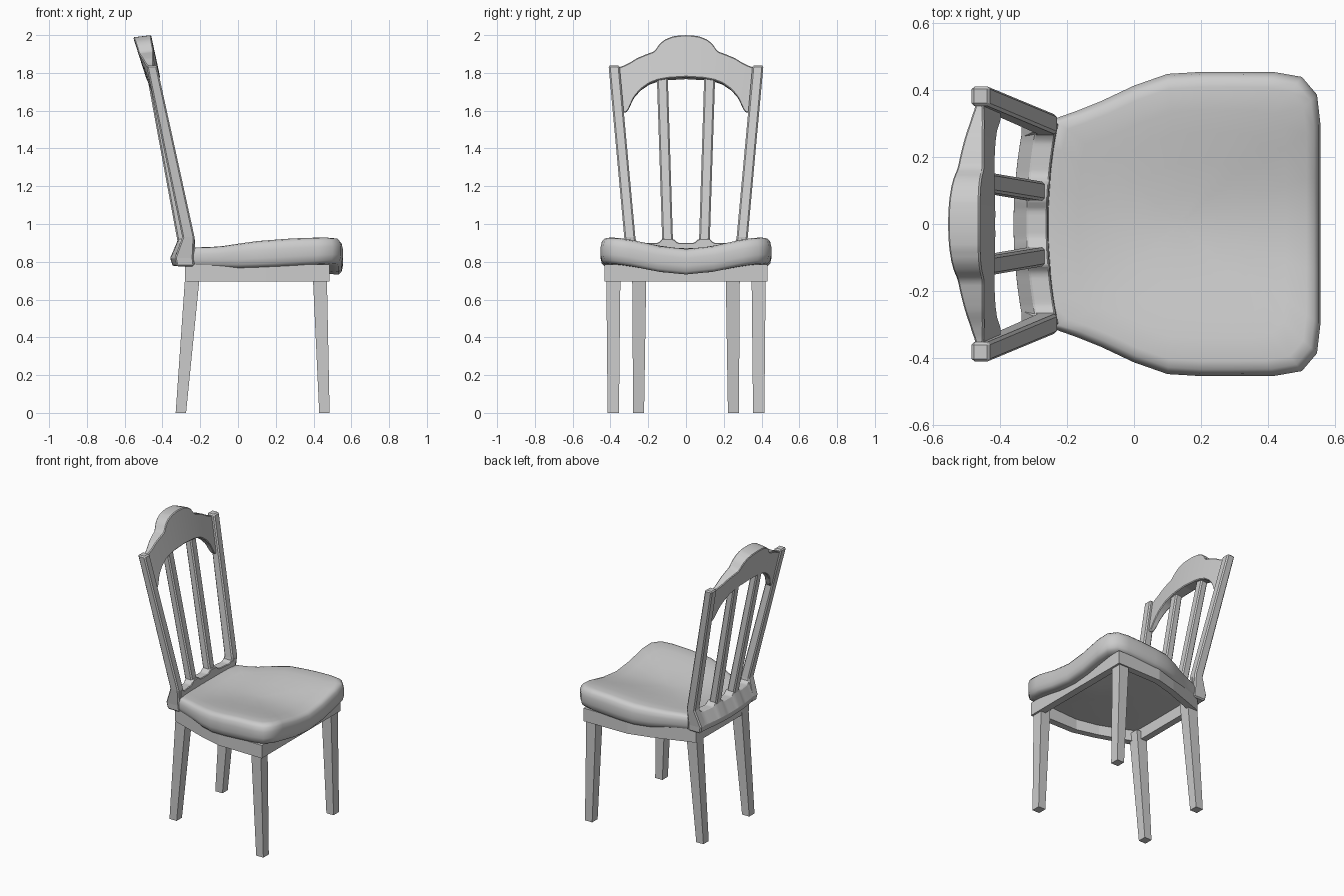
import bpy, bmesh, math

if "Cube" in bpy.data.objects:
    bpy.data.objects.remove(bpy.data.objects["Cube"])


def finish(name, bm, bevel=0.0, smooth=None):
    bmesh.ops.recalc_face_normals(bm, faces=bm.faces)
    me = bpy.data.meshes.new(name)
    bm.to_mesh(me)
    bm.free()
    ob = bpy.data.objects.new(name, me)
    bpy.context.collection.objects.link(ob)
    if bevel:
        m = ob.modifiers.new("bevel", 'BEVEL')
        m.width, m.segments, m.limit_method = bevel, 1, 'ANGLE'
        m.angle_limit = math.radians(40)
    if smooth:
        bpy.ops.object.select_all(action='DESELECT')
        ob.select_set(True)
        bpy.context.view_layer.objects.active = ob
        bpy.ops.object.shade_smooth_by_angle(angle=math.radians(smooth))
    return ob


def loft(name, rings, bevel=0.0, smooth=None, closed=False):
    """Skin rings of equal length; cap the ends unless closed."""
    bm = bmesh.new()
    vs = [[bm.verts.new(p) for p in r] for r in rings]
    n = len(rings[0])
    pairs = list(zip(vs, vs[1:])) + ([(vs[-1], vs[0])] if closed else [])
    for a, b in pairs:
        for i in range(n):
            j = (i + 1) % n
            bm.faces.new((a[i], a[j], b[j], b[i]))
    if not closed:
        bm.faces.new(vs[0])
        bm.faces.new(vs[-1])
    return finish(name, bm, bevel, smooth)


def rect(x0, x1, y0, y1, z):
    return [(x0, y0, z), (x1, y0, z), (x1, y1, z), (x0, y1, z)]


def lerp(pts, t):
    """Piecewise linear lookup in (t, value) pairs."""
    if t <= pts[0][0]:
        return pts[0][1]
    for (a, va), (b, vb) in zip(pts, pts[1:]):
        if t <= b:
            return va + (vb - va) * (t - a) / (b - a)
    return pts[-1][1]


def pair(name, sections, bevel=0.0):
    """Mirrored pair of lofted bars from (x0, x1, y0, y1, z) sections."""
    for side, s in (("left", 1), ("right", -1)):
        loft(f"{name}_{side}", [rect(a, b, s * c, s * d, z) for a, b, c, d, z in sections], bevel)


# Legs
pair("front_leg", [(0.43, 0.485, 0.355, 0.415, 0), (0.395, 0.47, 0.347, 0.422, 0.75)])
pair("rear_leg", [(-0.33, -0.275, 0.222, 0.28, 0), (-0.278, -0.2, 0.21, 0.285, 0.75)])

# Apron frame under the seat
half = [(0.485, 0.432), (0.15, 0.428), (0.0, 0.388), (-0.28, 0.29)]
inner = [(0.435, 0.385), (0.15, 0.383), (0.0, 0.343), (-0.235, 0.255)]
outer_loop = half + [(x, -y) for x, y in reversed(half)]
inner_loop = inner + [(x, -y) for x, y in reversed(inner)]
loft("apron", [[(ox, oy, 0.695), (ix, iy, 0.695), (ix, iy, 0.785), (ox, oy, 0.785)]
               for (ox, oy), (ix, iy) in zip(outer_loop, inner_loop)], closed=True)

# Saddle-shaped cushion seat
edge = [(0.555, 0.0), (0.555, 0.15), (0.555, 0.3), (0.545, 0.385), (0.5, 0.438), (0.42, 0.452),
        (0.3, 0.453), (0.2, 0.453), (0.1, 0.447), (0.0, 0.412), (-0.1, 0.365), (-0.17, 0.337),
        (-0.235, 0.314), (-0.255, 0.24), (-0.265, 0.12), (-0.268, 0.0)]
outline = edge + [(x, -y) for x, y in reversed(edge[1:-1])]
side_top = [(-0.25, 0.882), (-0.1, 0.885), (0.1, 0.91), (0.3, 0.925), (0.55, 0.932)]
side_low = [(-0.25, 0.772), (0.0, 0.765), (0.2, 0.772), (0.48, 0.788), (0.55, 0.788)]
dip_top = [(-0.25, 0.02), (0.1, 0.045), (0.55, 0.065)]
dip_low = [(-0.25, 0.0), (0.25, 0.02), (0.55, 0.06)]


def seat_z(x, y, f):
    c = math.cos(min(abs(y) / 0.43, 1) * math.pi / 2) ** 2
    top = lerp(side_top, x) - lerp(dip_top, x) * c
    low = lerp(side_low, x) - lerp(dip_low, x) * c
    return low + (top - low) * f


# (scale of outline, height fraction from underside to top)
layers = [(0.3, 0), (0.6, 0), (0.88, 0), (0.95, 0.02), (0.985, 0.14), (1, 0.35), (1, 0.65),
          (0.985, 0.85), (0.955, 0.96), (0.9, 1), (0.75, 1), (0.6, 1), (0.4, 1), (0.2, 1), (0.05, 1)]
cx = 0.14
rings = []
for s, f in layers:
    sx_rear = max(s, 0.985) if 0.9 < s < 1 else s
    ring = []
    for x, y in outline:
        px = cx + (x - cx) * (sx_rear if x < -0.2 else s)
        ring.append((px, y * s, seat_z(px, y * s, f)))
    rings.append(ring)
loft("seat", rings, smooth=50)

# Back posts with a kicked foot
pair("back_post", [(-0.325, -0.23, 0.25, 0.31, 0.775), (-0.335, -0.235, 0.25, 0.313, 0.82),
                   (-0.295, -0.23, 0.268, 0.327, 0.93), (-0.485, -0.43, 0.352, 0.41, 1.84)], 0.008)

# Two centre slats
pair("back_slat", [(-0.315, -0.258, 0.068, 0.125, 0.88), (-0.485, -0.435, 0.097, 0.155, 1.80)], 0.008)

# Bowed lower rail, its top scalloped between the slats
rings = []
for i in range(49):
    y = -0.3 + 0.6 * i / 48
    bow = 0.03 * (y / 0.3) ** 2
    near = min(abs(abs(y) - 0.096) - 0.03, 0.27 - abs(y))
    top = 0.9 + 0.022 * max(0, 1 - max(near, 0) / 0.03) ** 2
    rings.append([(bow - 0.25, y, 0.778), (bow - 0.258, y, top), (bow - 0.318, y, top),
                  (bow - 0.36, y, 0.82), (bow - 0.345, y, 0.778)])
loft("lower_back_rail", rings, 0.004, smooth=35)

# Crest rail: stepped top line, arched underside, bulging rear
crest_top = [(0, 2.0), (0.03, 1.999), (0.07, 1.994), (0.11, 1.978), (0.14, 1.955), (0.155, 1.93),
             (0.17, 1.914), (0.22, 1.895), (0.26, 1.878), (0.3, 1.853), (0.345, 1.832), (0.38, 1.825)]
crest_low = [(0, 1.778), (0.1, 1.772), (0.16, 1.762), (0.21, 1.744), (0.26, 1.71), (0.3, 1.665),
             (0.325, 1.61), (0.34, 1.59)]


def lean(z):
    return -0.23 - 0.215 * (z - 0.93)


rings = []
for i in range(61):
    y = -0.365 + 0.73 * i / 60
    a = abs(y)
    # inner end follows the splayed post lower down
    k = min((a / 0.35) ** 2, 1)
    zt, zl = lerp(crest_top, a), lerp(crest_low, a)
    yl = y * 0.93
    ft, fl = lean(zt) - 0.025 * k, lean(zl) - 0.025 * k
    rings.append([(fl, yl, zl), (ft, y, zt), (ft - 0.025 - 0.07 * (1 - k), y, zt - 0.012 * (1 - k)),
                  (fl - 0.03 - 0.042 * (1 - k), yl, zl - 0.012 * (1 - k))])
loft("crest_rail", rings, 0.005, smooth=35)
